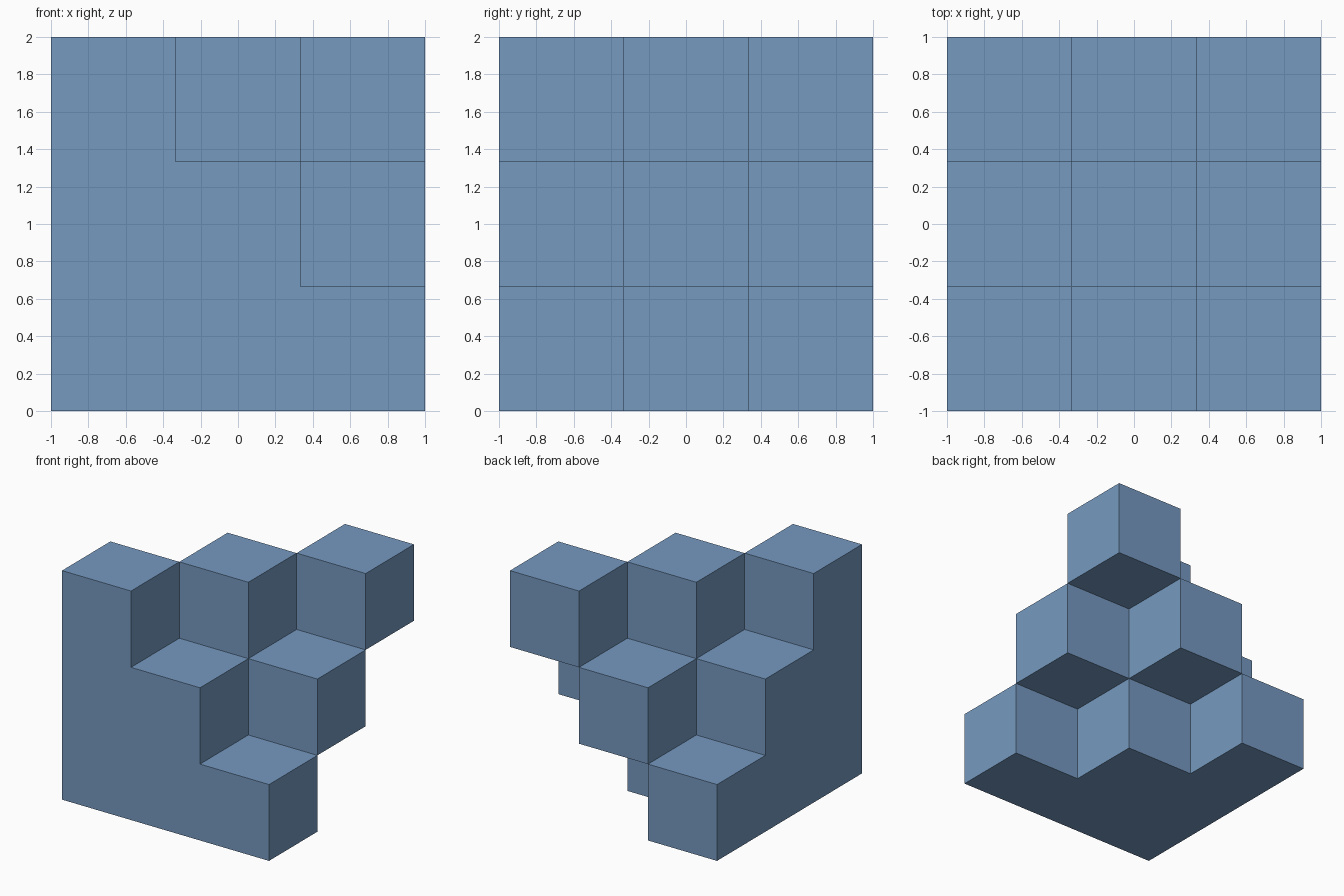
import bpy, bmesh
from mathutils import Vector

if "Cube" in bpy.data.objects:
    bpy.data.objects.remove(bpy.data.objects["Cube"], do_unlink=True)

N = 3                # cells per side
CELL = 2 / N         # cell size

# Single flat colour
mat = bpy.data.materials.new("steel blue")
mat.use_nodes = True
colour = (0.18, 0.32, 0.53, 1)
mat.diffuse_color = colour
mat.node_tree.nodes["Principled BSDF"].inputs["Base Color"].default_value = colour


def filled(c):
    """Cells kept: stairs cut away from three corners of the cube."""
    i, j, k = c
    return (all(0 <= v < N for v in c)
            and max(i + j - k, i + k - j, j + k - i) < N)


# Stepped block: outer faces of the filled cells only
bm = bmesh.new()
corners = {}


def corner(p):
    if p not in corners:
        corners[p] = bm.verts.new((p[0] * CELL - 1, p[1] * CELL - 1, p[2] * CELL))
    return corners[p]


cells = [(i, j, k) for i in range(N) for j in range(N) for k in range(N)]
for c in filter(filled, cells):
    for axis in range(3):
        u, v = (axis + 1) % 3, (axis + 2) % 3
        for side in (0, 1):
            neighbour = list(c)
            neighbour[axis] += 2 * side - 1
            if filled(neighbour):
                continue
            quad = []
            for du, dv in ((0, 0), (1, 0), (1, 1), (0, 1)):
                p = list(c)
                p[axis] += side
                p[u] += du
                p[v] += dv
                quad.append(corner(tuple(p)))
            bm.faces.new(quad if side else quad[::-1])

# Join coplanar squares into clean flat faces
bmesh.ops.dissolve_limit(bm, angle_limit=0.01, verts=bm.verts[:], edges=bm.edges[:])

mesh = bpy.data.meshes.new("stepped_block")
bm.to_mesh(mesh)
bm.free()
mesh.materials.append(mat)
block = bpy.data.objects.new("stepped_block", mesh)
bpy.context.collection.objects.link(block)
